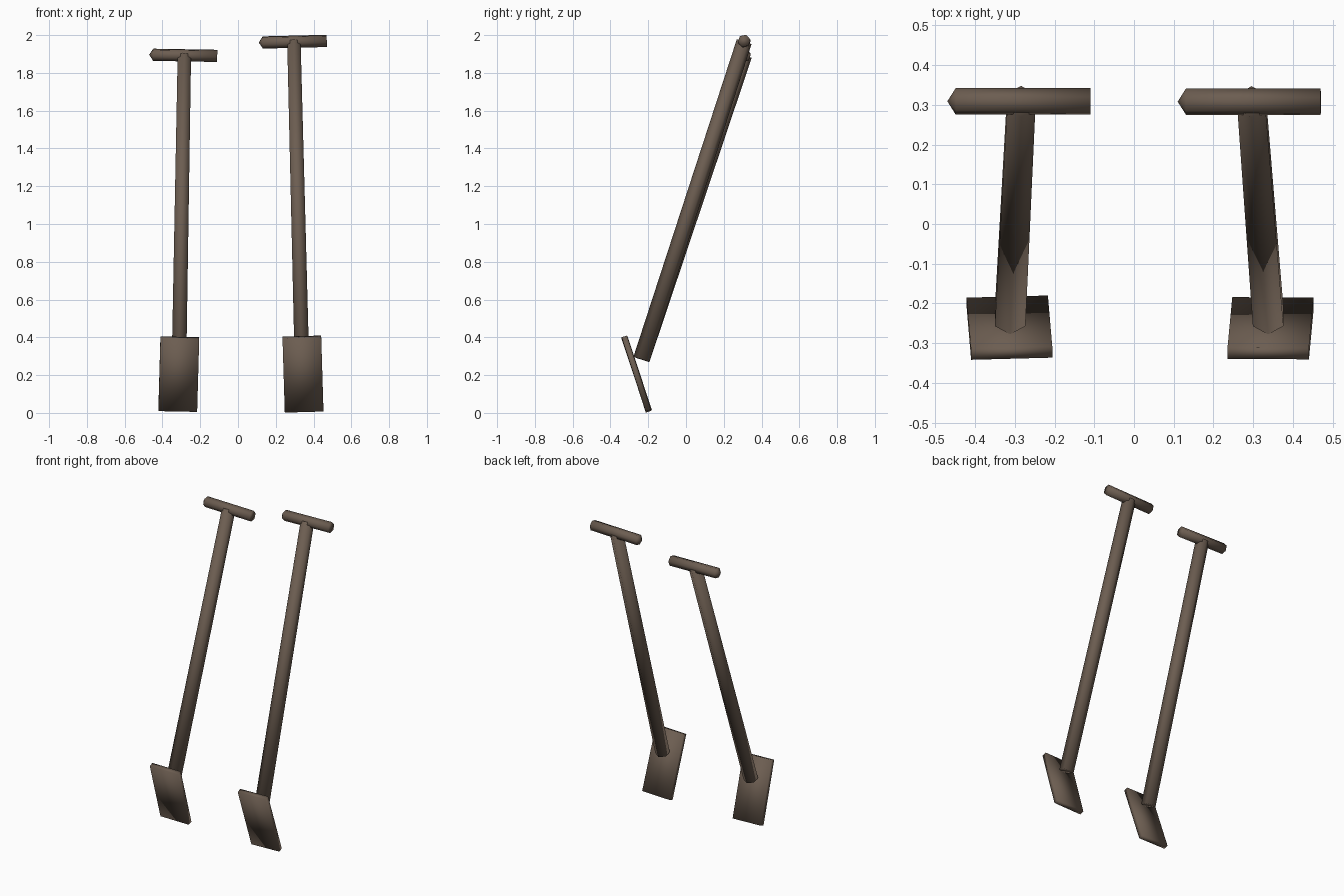
import bpy, bmesh, math
from mathutils import Vector, Matrix

if "Cube" in bpy.data.objects:
    bpy.data.objects.remove(bpy.data.objects["Cube"])

mat = bpy.data.materials.new("dark_brown_wood")
mat.diffuse_color = (0.15, 0.11, 0.082, 1)
mat.use_nodes = True
mat.node_tree.nodes["Principled BSDF"].inputs["Base Color"].default_value = mat.diffuse_color


def finish(bm, name):
    bmesh.ops.recalc_face_normals(bm, faces=bm.faces)
    for f in bm.faces:
        f.smooth = True
    me = bpy.data.meshes.new(name)
    bm.to_mesh(me)
    bm.free()
    me.materials.append(mat)
    ob = bpy.data.objects.new(name, me)
    bpy.context.collection.objects.link(ob)


def rod(name, a, b, r1, r2, ref, tip=0):
    """Six-sided rod from a to b, one corner towards ref, optional pointed start."""
    a, b = Vector(a), Vector(b)
    axis = (b - a).normalized()
    u = (ref - axis * ref.dot(axis)).normalized()
    v = axis.cross(u)
    bm = bmesh.new()
    rings = []
    for p, r in ((a + axis * tip, r1), (b, r2)):
        rings.append([bm.verts.new(p + r * (u * math.cos(t) + v * math.sin(t)))
                      for t in (math.tau * k / 6 for k in range(6))])
    lo, hi = rings
    point = bm.verts.new(a)
    for k in range(6):
        n = (k + 1) % 6
        bm.faces.new((lo[k], lo[n], hi[n], hi[k]))
        if tip:
            bm.faces.new((point, lo[n], lo[k]))
    if not tip:
        bm.verts.remove(point)
        bm.faces.new(lo[::-1])
    bm.faces.new(hi)
    finish(bm, name)


def blade(name, bottom, top, width, thick, slope):
    """Flat tilted plate between the middles of its bottom and top edges."""
    bottom, top = Vector(bottom), Vector(top)
    z = (top - bottom).normalized()
    x = Vector((1, slope, 0))
    x = (x - z * x.dot(z)).normalized()
    y = z.cross(x)
    rot = Matrix((x, y, z)).transposed().to_4x4()
    m = Matrix.Translation((top + bottom) / 2) @ rot @ Matrix.Diagonal(
        (width, thick, (top - bottom).length, 1))
    bm = bmesh.new()
    bmesh.ops.create_cube(bm, size=1, matrix=m)
    finish(bm, name)


# side, shaft foot, shaft head, blade bottom, blade top, blade slope
shovels = [
    ("left", (-0.312, -0.236, 0.283), (-0.284, 0.309, 1.893),
     (-0.319, -0.197, 0.012), (-0.308, -0.325, 0.398), 0.02),
    ("right", (0.338, -0.236, 0.283), (0.296, 0.308, 1.965),
     (0.350, -0.199, 0.009), (0.338, -0.326, 0.402), 0.005),
]
for side, foot, head, low, high, slope in shovels:
    f, h = Vector(foot), Vector(head)
    axis = (h - f).normalized()
    # shaft with a corner facing forward
    rod(side + "_shaft", f, h, 0.0445, 0.041, Vector((0, -1, 0)))
    # cross grip, square to the shaft, pointed at its left end
    d = Vector((1, 0, -axis.x / axis.z))
    mid = -0.29 if side == "left" else 0.29
    rod(side + "_grip", h + d * (mid - 0.18 - h.x), h + d * (mid + 0.18 - h.x),
        0.034, 0.034, axis, tip=0.021)
    # shovel blade
    blade(side + "_blade", low, high, 0.205, 0.03, slope)
